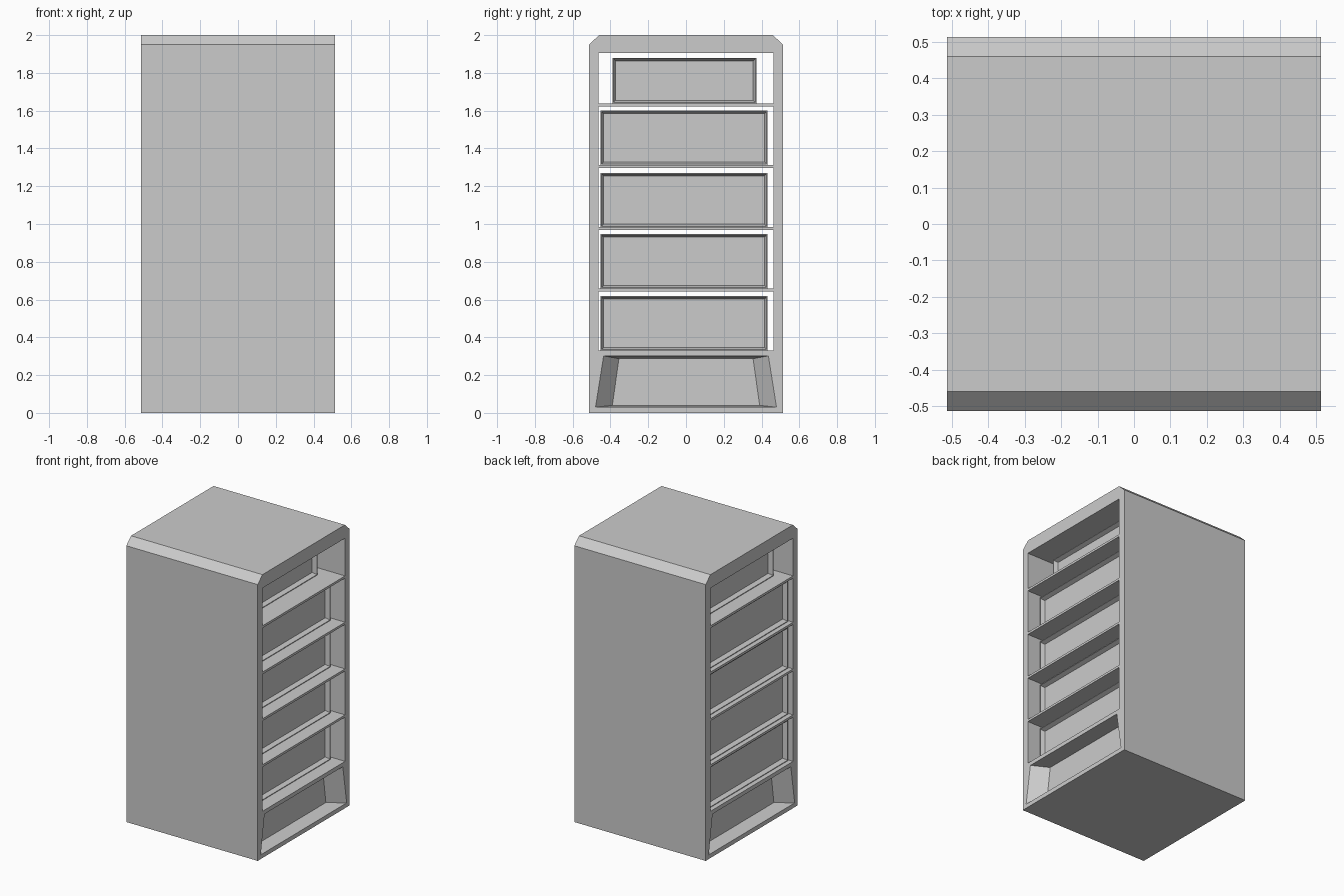
import bpy, bmesh

if "Cube" in bpy.data.objects:
    bpy.data.objects.remove(bpy.data.objects["Cube"], do_unlink=True)

HALF = 0.513        # half width and depth of the cabinet
WALL = 0.462        # inner face of the side walls
TOP = 1.905         # ceiling of the highest bay
SHELF = 0.016       # shelf thickness
FLOORS = [0.33, 0.658, 0.983, 1.312, 1.639]

grey = bpy.data.materials.new("plain grey")
grey.diffuse_color = (0.6, 0.6, 0.6, 1)
grey.use_nodes = True
grey.node_tree.nodes["Principled BSDF"].inputs["Base Color"].default_value = (0.6, 0.6, 0.6, 1)


def loft(name, sections):
    """Solid along x through (x, [(y, z), ...]) sections, capped at both ends."""
    bm = bmesh.new()
    rings = [[bm.verts.new((x, y, z)) for y, z in pts] for x, pts in sections]
    for a, b in zip(rings, rings[1:]):
        for i in range(len(a)):
            j = (i + 1) % len(a)
            bm.faces.new((a[i], a[j], b[j], b[i]))
    bm.faces.new(rings[0])
    bm.faces.new(rings[-1])
    bmesh.ops.recalc_face_normals(bm, faces=bm.faces)
    mesh = bpy.data.meshes.new(name)
    bm.to_mesh(mesh)
    bm.free()
    obj = bpy.data.objects.new(name, mesh)
    bpy.context.collection.objects.link(obj)
    mesh.materials.append(grey)
    return obj


def rect(y0, y1, z0, z1, inset=0):
    return [(y0 + inset, z0 + inset), (y1 - inset, z0 + inset),
            (y1 - inset, z1 - inset), (y0 + inset, z1 - inset)]


def cut(obj, cutter):
    cutter.hide_render = True
    mod = obj.modifiers.new("cut", "BOOLEAN")
    mod.operation, mod.solver, mod.object = "DIFFERENCE", "EXACT", cutter
    bpy.context.view_layer.objects.active = obj
    bpy.ops.object.modifier_apply(modifier=mod.name)
    bpy.data.objects.remove(cutter, do_unlink=True)


# Cabinet shell with chamfered top edges
outline = [(-HALF, 0), (HALF, 0), (HALF, 1.95), (0.46, 2), (-0.46, 2), (-HALF, 1.95)]
cabinet = loft("cabinet_shell", [(-HALF, outline), (HALF, outline)])

# Open bays through the cabinet, leaving thin shelves between them
for low, high in zip(FLOORS, [z - SHELF for z in FLOORS[1:]] + [TOP]):
    bay = rect(-WALL, WALL, low, high)
    cut(cabinet, loft("bay_cutter", [(-0.6, bay), (0.6, bay)]))

# Tapered base recess at each open end
mouth = [(-0.48, 0.03), (0.48, 0.03), (0.437, 0.302), (-0.437, 0.302)]
back = [(-0.39, 0.04), (0.39, 0.04), (0.355, 0.287), (-0.355, 0.287)]
for side in (-1, 1):
    cut(cabinet, loft("recess_cutter", [(side * (HALF + 0.001), mouth),
                                        (side * (HALF - 0.1), back)]))


# Storage boxes with a shallow tapered recess in both ends
def storage_box(name, x0, x1, y0, y1, z0, z1):
    loft(name, [(x0 + 0.03, rect(y0, y1, z0, z1, 0.016)),
                (x0, rect(y0, y1, z0, z1, 0.005)),
                (x0, rect(y0, y1, z0, z1)),
                (x1, rect(y0, y1, z0, z1)),
                (x1, rect(y0, y1, z0, z1, 0.005)),
                (x1 - 0.03, rect(y0, y1, z0, z1, 0.016))])


for i, z in enumerate(FLOORS[:-1]):
    storage_box(f"storage_box_{i + 1}", -0.48, 0.42, -0.452, 0.432, z, z + 0.288)
storage_box("top_storage_box", -0.41, 0.36, -0.39, 0.372, FLOORS[-1], 1.88)
